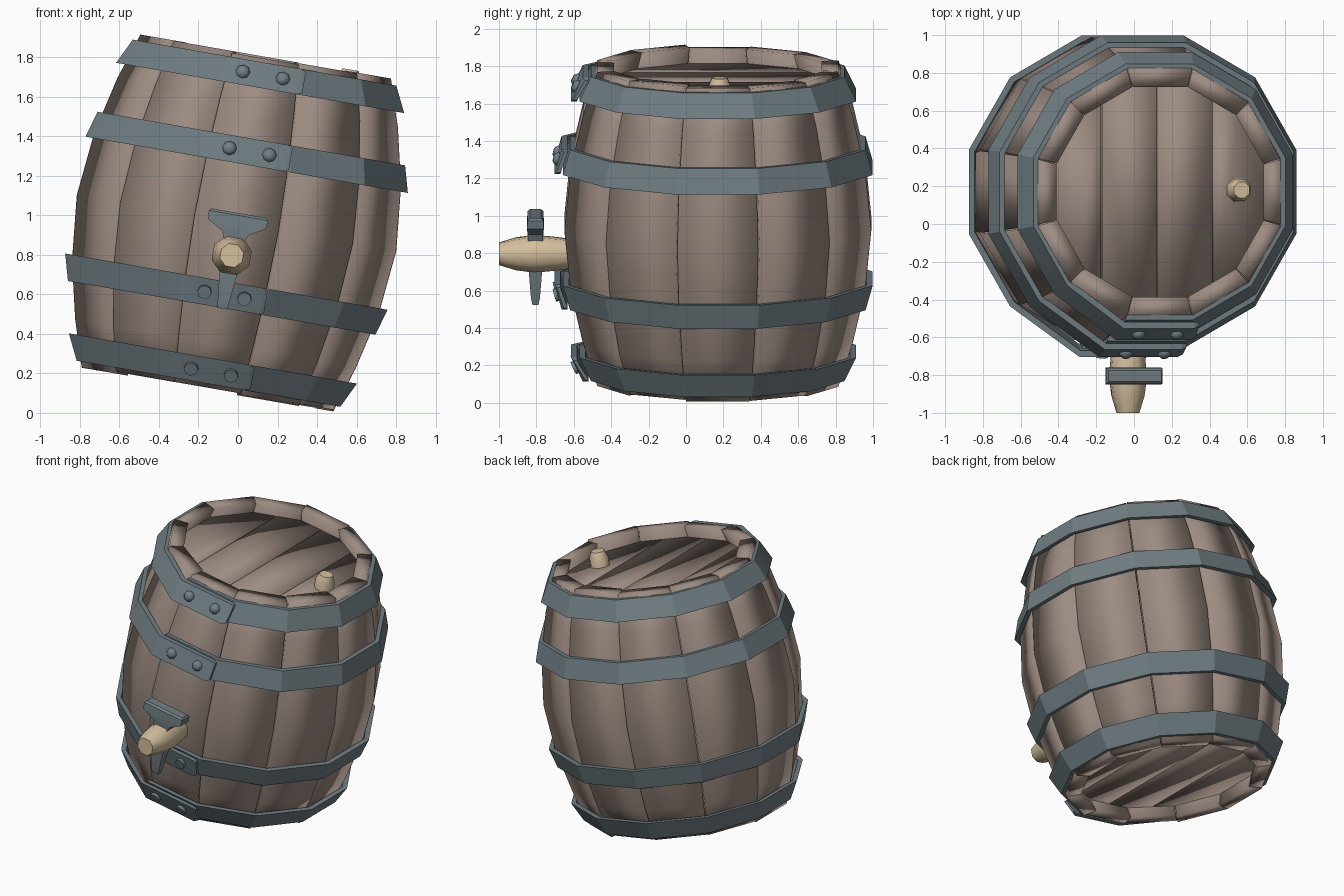
import bpy, bmesh, math, random
from mathutils import Matrix, Vector

if "Cube" in bpy.data.objects:
    bpy.data.objects.remove(bpy.data.objects["Cube"])

random.seed(4)
# Parts are modelled around an upright barrel axis, then leaned sideways
LEAN = Matrix.Translation((-0.0075, 0.17, 0.96)) @ Matrix.Rotation(math.radians(9.9), 4, 'Y')
SIDES = 12
STEP = 2 * math.pi / SIDES
CORNER = math.cos(STEP / 2)


def material(name, color):
    m = bpy.data.materials.new(name)
    m.diffuse_color = (*color, 1)
    m.use_nodes = True
    m.node_tree.nodes["Principled BSDF"].inputs["Base Color"].default_value = m.diffuse_color
    return m


WOOD = material("brown_wood", (0.34, 0.265, 0.225))
METAL = material("grey_iron", (0.165, 0.21, 0.23))
PALE = material("pale_wood", (0.66, 0.52, 0.34))


def finish(bm, name, mat, angle=180):
    bmesh.ops.recalc_face_normals(bm, faces=bm.faces)
    bm.transform(LEAN)
    mesh = bpy.data.meshes.new(name)
    bm.to_mesh(mesh)
    bm.free()
    mesh.materials.append(mat)
    mesh.shade_smooth()
    if angle < 180:
        mesh.set_sharp_from_angle(angle=math.radians(angle))
    ob = bpy.data.objects.new(name, mesh)
    bpy.context.collection.objects.link(ob)
    return ob


def loft(bm, rings):
    """Skin a row of equal-length closed rings and cap both ends."""
    rows = [[bm.verts.new(p) for p in ring] for ring in rings]
    n = len(rows[0])
    for a, b in zip(rows, rows[1:]):
        for i in range(n):
            j = (i + 1) % n
            bm.faces.new((a[i], a[j], b[j], b[i]))
    bm.faces.new(rows[0][::-1])
    bm.faces.new(rows[-1])


def polar(apothem, angle, z):
    r = apothem / CORNER
    return (r * math.cos(angle), r * math.sin(angle), z)


# Staves: curved planks with small gaps and slightly uneven ends
PROFILE = [(-0.85, 0.645), (-0.62, 0.72), (-0.33, 0.787), (0, 0.82),
           (0.33, 0.787), (0.62, 0.72), (0.85, 0.645)]
bm = bmesh.new()
for k in range(SIDES):
    half = STEP / 2 - 0.004
    mid = k * STEP
    low, high = random.uniform(-0.008, 0.008), random.uniform(-0.008, 0.008)
    rings = []
    for z, r in PROFILE:
        z += low if z == -0.85 else high if z == 0.85 else 0
        rings.append([polar(r, mid - half, z), polar(r, mid + half, z),
                      polar(r - 0.09, mid + half, z), polar(r - 0.09, mid - half, z)])
    loft(bm, rings)
finish(bm, "staves", WOOD)


# Heads: recessed discs cut into four planks
def head(name, z0, z1):
    out = bmesh.new()
    edges = [-0.62, -0.3, 0.0, 0.3, 0.62]
    for lo, hi in zip(edges, edges[1:]):
        part = bmesh.new()
        loft(part, [[polar(0.6, (k + 0.5) * STEP, z) for k in range(SIDES)] for z in (z0, z1)])
        for x, side in ((lo + 0.003, -1), (hi - 0.003, 1)):
            geom = part.verts[:] + part.edges[:] + part.faces[:]
            bmesh.ops.bisect_plane(part, geom=geom, plane_co=(x, 0, 0),
                                   plane_no=(side, 0, 0), clear_outer=True)
            rim = [e for e in part.edges if e.is_boundary]
            if rim:
                bmesh.ops.holes_fill(part, edges=rim, sides=0)
        bmesh.ops.recalc_face_normals(part, faces=part.faces)
        tmp = bpy.data.meshes.new("plank")
        part.to_mesh(tmp)
        part.free()
        out.from_mesh(tmp)
        bpy.data.meshes.remove(tmp)
    finish(out, name, WOOD)


head("top_head", 0.70, 0.765)
head("bottom_head", -0.765, -0.70)

# Hoops: strips wrapped once round, the end lapping over the start at the front
HOOPS = [("upper_end_hoop", 0.695, 0.74, 0.825, 0.677),
         ("upper_middle_hoop", 0.30, 0.828, 0.435, 0.79),
         ("lower_middle_hoop", -0.30, 0.828, -0.435, 0.79),
         ("lower_end_hoop", -0.695, 0.74, -0.825, 0.677)]
THICK, LIFT = 0.032, 0.045
START = -math.pi / 2 - STEP / 2
for name, za, ra, zb, rb in HOOPS:
    bm = bmesh.new()
    rings = []
    for k in range(SIDES + 1):
        up = LIFT if k == SIDES else 0
        a = START + k * STEP
        rings.append([polar(ra + up, a, za), polar(rb + up, a, zb),
                      polar(rb + up - THICK, a, zb), polar(ra + up - THICK, a, za)])
    # Free tab end with a slight taper
    for x, t in ((0.19, 0), (0.215, 0.012)):
        s = math.copysign(t, zb - za)
        rings.append([(x, -ra - LIFT + t, za + s), (x, -rb - LIFT + t, zb - s),
                      (x, -rb - LIFT + THICK, zb - s), (x, -ra - LIFT + THICK, za + s)])
    loft(bm, rings)
    finish(bm, name, METAL, 25)

    # Two domed rivets on the tab
    bm = bmesh.new()
    slope = math.atan2(rb - ra, zb - za)
    for x in (-0.1, 0.105):
        place = (Matrix.Translation((x, -(ra + rb) / 2 - LIFT, (za + zb) / 2))
                 @ Matrix.Rotation(slope, 4, 'X') @ Matrix.Rotation(math.pi / 2, 4, 'X'))
        rings = [[place @ Vector((r * math.cos(i * math.pi / 4), r * math.sin(i * math.pi / 4), d))
                  for i in range(8)] for d, r in ((-0.02, 0.036), (0.008, 0.036), (0.026, 0.02))]
        loft(bm, rings)
    finish(bm, name.replace("hoop", "rivets"), METAL, 60)


# Round turned parts, either upright or pointing forward
def turned(name, mat, sections, centre, forward):
    bm = bmesh.new()
    rings = []
    for d, r in sections:
        ring = []
        for i in range(8):
            a = (i + 0.5) * math.pi / 4
            p, q = r * math.cos(a), r * math.sin(a)
            ring.append(Vector((p, -d, q) if forward else (p, q, d)) + Vector(centre))
        rings.append(ring)
    loft(bm, rings)
    finish(bm, name, mat, 50)


turned("tap_spout", PALE, [(0.74, 0.075), (0.86, 0.092), (0.98, 0.104), (1.08, 0.09),
                           (1.17, 0.062)], (0.004, 0, -0.165), True)
turned("bung", PALE, [(0.74, 0.066), (0.82, 0.064), (0.865, 0.045)], (0.435, 0.01, 0), False)

# Tap key: wide crossbar on a flared neck, with a tapering pin below the spout
bm = bmesh.new()
KEY = [(0.052, 0.142, 0.03), (0.04, 0.152, 0.042), (-0.004, 0.148, 0.045),
       (-0.05, 0.068, 0.042), (-0.10, 0.048, 0.038), (-0.25, 0.046, 0.036),
       (-0.40, 0.03, 0.024), (-0.438, 0.024, 0.016)]
loft(bm, [[(sx * w + 0.003, -0.975 + sy * d, z) for sx, sy in ((-1, -1), (1, -1), (1, 1), (-1, 1))]
          for z, w, d in KEY])
finish(bm, "tap_key", METAL, 35)
